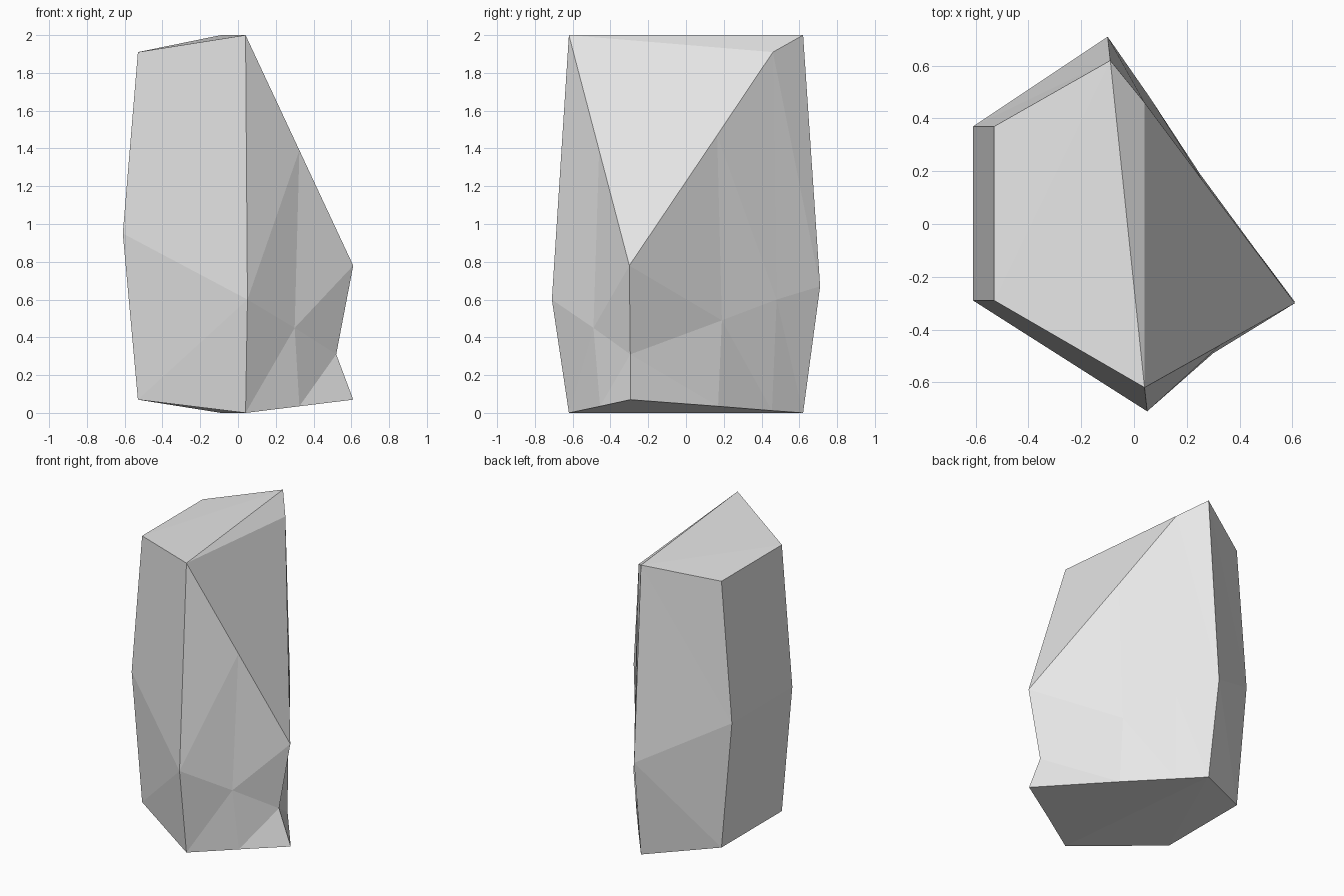
import bpy, bmesh
from mathutils import Vector

if "Cube" in bpy.data.objects:
    bpy.data.objects.remove(bpy.data.objects["Cube"])

# Stone colour
stone = bpy.data.materials.new("pale grey stone")
stone.diffuse_color = (0.8, 0.8, 0.8, 1)
stone.use_nodes = True
stone.node_tree.nodes["Principled BSDF"].inputs["Base Color"].default_value = stone.diffuse_color

# Corner columns going round the rock: low, waist and high point of each
COLUMNS = [
    ((-.53, -.29, .07), (-.61, -.29, .95), (-.53, -.29, 1.91)),     # left front
    ((.04, -.62, 0), (.05, -.71, .60), (.04, -.62, 2)),             # front
    ((.325, -.455, .035), (.30, -.49, .45), (.325, -.46, 1.39)),    # front right
    ((.61, -.295, .07), (.52, -.295, .31), (.61, -.30, .78)),       # right, notched
    ((.26, .17, .035), (.25, .19, .49), (.26, .165, 1.47)),         # back right
    ((.04, .455, .012), (.06, .48, .60), (.04, .46, 1.91)),         # slope corner
    ((-.09, .62, 0), (-.10, .71, .67), (-.09, .62, 2)),             # back
    ((-.53, .37, .07), (-.61, .37, .95), (-.53, .37, 1.91)),        # left back
]

# Cell centres for the cracks running through the rock
CELLS = [
    (-.40, -.15, 1.75), (-.25, .35, 1.70), (.05, -.35, 1.82),
    (.02, .30, 1.85), (-.35, .00, 1.15), (.10, -.30, 1.38),
    (.05, .40, 1.33), (-.30, .40, .85), (-.15, -.45, .95),
    (.38, -.25, .90), (.20, .20, .72), (-.05, .55, .70),
    (-.45, -.10, .50), (-.10, -.45, .28), (.25, -.42, .35),
    (.42, -.20, .22), (.15, .20, .12), (-.30, .35, .20),
]


def rock_shell():
    bm = bmesh.new()
    cols = [[bm.verts.new(p) for p in c] for c in COLUMNS]
    n = len(cols)
    # side walls
    for i in range(n):
        a, b = cols[i], cols[(i + 1) % n]
        for k in range(2):
            bm.faces.new((a[k], b[k], b[k + 1], a[k + 1]))
    # crown, small chamfer and big sloping cut
    for ids in ((0, 1, 6, 7), (1, 5, 6), (1, 2, 3, 4, 5)):
        bm.faces.new([cols[i][2] for i in ids])
    # underside
    for ids in ((7, 6, 1, 0), (6, 5, 4, 3, 2, 1)):
        bm.faces.new([cols[i][0] for i in ids])
    bmesh.ops.triangulate(bm, faces=bm.faces[:])
    bmesh.ops.recalc_face_normals(bm, faces=bm.faces[:])
    return bm


# Split the rock into closely fitting shards
shell = rock_shell()
centres = [Vector(c) for c in CELLS]
for i, c in enumerate(centres):
    bm = shell.copy()
    for j, d in enumerate(centres):
        if i == j or not bm.faces:
            continue
        bmesh.ops.bisect_plane(bm, geom=bm.verts[:] + bm.edges[:] + bm.faces[:],
                               dist=1e-5, plane_co=(c + d) / 2,
                               plane_no=d - c, clear_outer=True)
        rim = [e for e in bm.edges if e.is_boundary]
        if rim:
            bmesh.ops.holes_fill(bm, edges=rim, sides=0)
    if bm.faces:
        bmesh.ops.recalc_face_normals(bm, faces=bm.faces[:])
        name = f"rock_shard_{i + 1}"
        mesh = bpy.data.meshes.new(name)
        bm.to_mesh(mesh)
        mesh.materials.append(stone)
        bpy.context.collection.objects.link(bpy.data.objects.new(name, mesh))
    bm.free()
shell.free()
